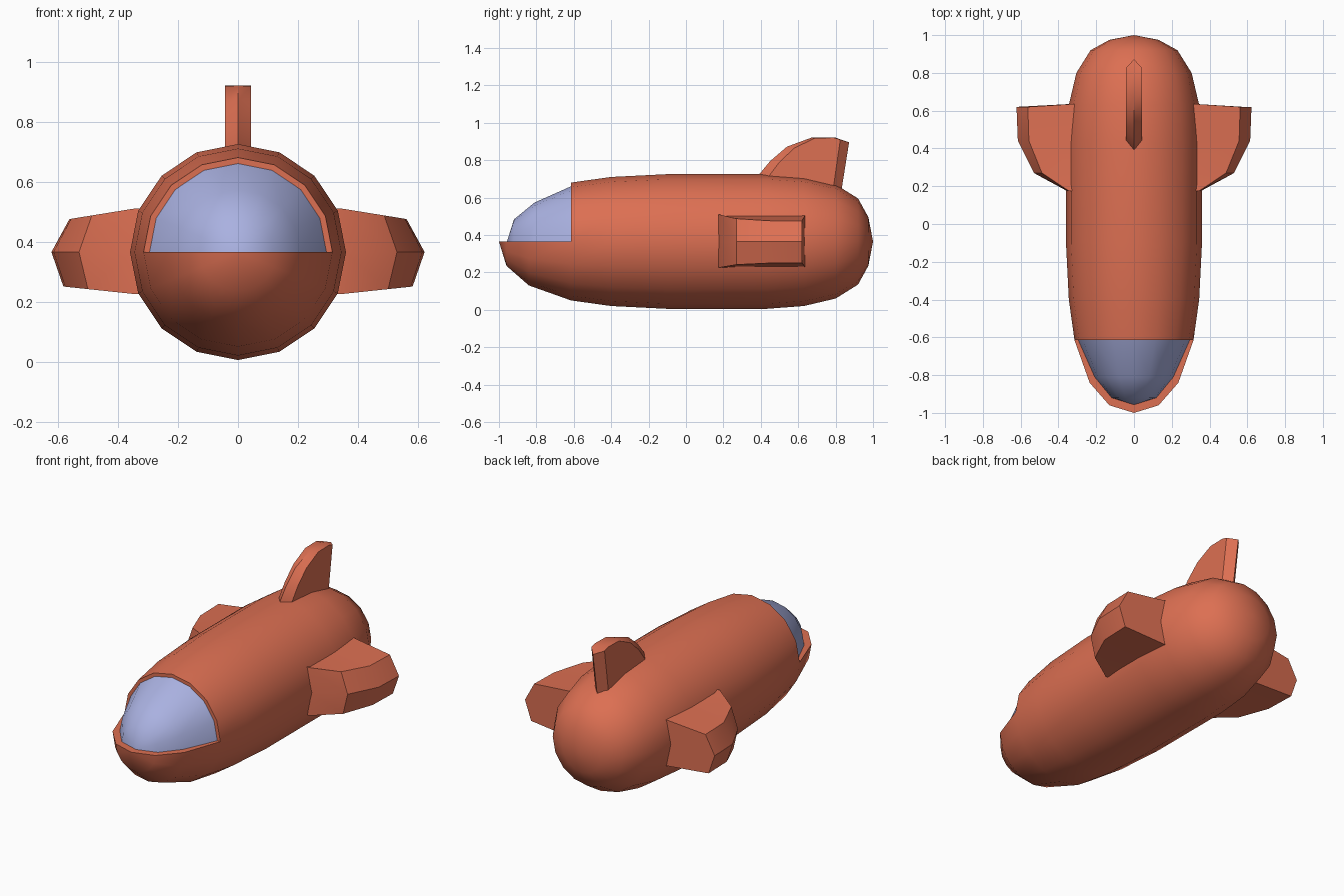
import bpy, bmesh, math

if "Cube" in bpy.data.objects:
    bpy.data.objects.remove(bpy.data.objects["Cube"])

ZC = 0.365      # height of the fuselage axis
SIDES = 16
CUT_Y = -0.615  # cockpit bulkhead


def material(name, rgb):
    m = bpy.data.materials.new(name)
    m.diffuse_color = (*rgb, 1)
    m.use_nodes = True
    m.node_tree.nodes["Principled BSDF"].inputs["Base Color"].default_value = m.diffuse_color
    return m


orange = material("burnt orange", (0.72, 0.16, 0.085))
blue = material("pale blue glass", (0.40, 0.44, 0.75))


def finish(bm, name, mat, angle=35):
    bmesh.ops.recalc_face_normals(bm, faces=bm.faces)
    mesh = bpy.data.meshes.new(name)
    bm.to_mesh(mesh)
    bm.free()
    mesh.materials.append(mat)
    obj = bpy.data.objects.new(name, mesh)
    bpy.context.collection.objects.link(obj)
    bpy.ops.object.select_all(action='DESELECT')
    obj.select_set(True)
    bpy.context.view_layer.objects.active = obj
    bpy.ops.object.shade_smooth_by_angle(angle=math.radians(angle))
    return obj


def revolve(profile, half=False):
    """Surface of revolution around the y axis; a zero radius makes a pole."""
    bm = bmesh.new()
    n = SIDES // 2 + 1 if half else SIDES
    rings = []
    for y, r in profile:
        if r == 0:
            rings.append([bm.verts.new((0, y, ZC))] * n)
        else:
            rings.append([bm.verts.new((r * math.cos(2 * math.pi * i / SIDES), y,
                                        ZC + r * math.sin(2 * math.pi * i / SIDES)))
                          for i in range(n)])
    for a, b in zip(rings, rings[1:]):
        for i in range(n - 1 if half else n):
            j = (i + 1) % n
            bm.faces.new(list(dict.fromkeys((a[i], a[j], b[j], b[i]))))
    return bm


def loft(sections):
    """Closed solid through matching cross-sections."""
    bm = bmesh.new()
    rings = [[bm.verts.new(p) for p in s] for s in sections]
    n = len(rings[0])
    for a, b in zip(rings, rings[1:]):
        for i in range(n):
            j = (i + 1) % n
            bm.faces.new((a[i], a[j], b[j], b[i]))
    bm.faces.new(rings[0])
    bm.faces.new(rings[-1])
    return bm


# Fuselage with the upper nose cut away for the cockpit
bm = revolve([(-1, 0), (-0.96, 0.13), (-0.84, 0.235), (CUT_Y, 0.315), (-0.4, 0.345),
              (-0.1, 0.36), (0.43, 0.36), (0.63, 0.345), (0.8, 0.305),
              (0.92, 0.23), (0.975, 0.13), (1, 0)])
nose = [f for f in bm.faces if f.calc_center_median().y < CUT_Y
        and f.calc_center_median().z > ZC]
bmesh.ops.delete(bm, geom=nose, context='FACES')
rim = {v for e in bm.edges if e.is_boundary for v in e.verts}
ledge = [v for v in rim if abs(v.co.z - ZC) < 1e-4]
bulkhead = [v for v in rim if abs(v.co.y - CUT_Y) < 1e-4]
bm.faces.new(sorted(ledge, key=lambda v: math.atan2(v.co.y + 0.6, v.co.x)))
bm.faces.new(sorted(bulkhead, key=lambda v: v.co.x))
finish(bm, "fuselage", orange)

# Canopy glass
bm = revolve([(-0.957, 0), (-0.92, 0.118), (-0.81, 0.208), (CUT_Y, 0.295)], half=True)
finish(bm, "canopy", blue)

# Stubby wings: sections from leading to trailing edge
for side, name in ((1, "wing_right"), (-1, "wing_left")):
    sections = []
    for y, tip, back in ((0.175, 0.355, 0), (0.27, 0.53, 0), (0.44, 0.615, 0), (0.62, 0.622, 0.02)):
        t = (tip - 0.355) / 0.267
        pts = [(0.25, y + back, 0.51), (tip - 0.01 - 0.05 * t, y, 0.51 - 0.035 * t),
               (tip, y, ZC), (tip - 0.01 - 0.03 * t, y, 0.225 + 0.025 * t),
               (0.25, y + back, 0.225)]
        sections.append([(side * x, py, z) for x, py, z in pts])
    finish(loft(sections), name, orange)

# Tail fin: full outline in the middle, shorter outlines at both sides
middle = [(0.37, 0.6), (0.38, 0.71), (0.45, 0.795), (0.54, 0.872), (0.67, 0.92),
          (0.80, 0.92), (0.872, 0.895), (0.825, 0.6)]
outer = [(0.43, 0.6), (0.44, 0.71), (0.50, 0.79), (0.58, 0.865), (0.69, 0.918),
         (0.79, 0.92), (0.825, 0.91), (0.78, 0.6)]
finish(loft([[(x, y, z) for y, z in o]
             for x, o in ((-0.043, outer), (0, middle), (0.043, outer))]), "tail_fin", orange)
